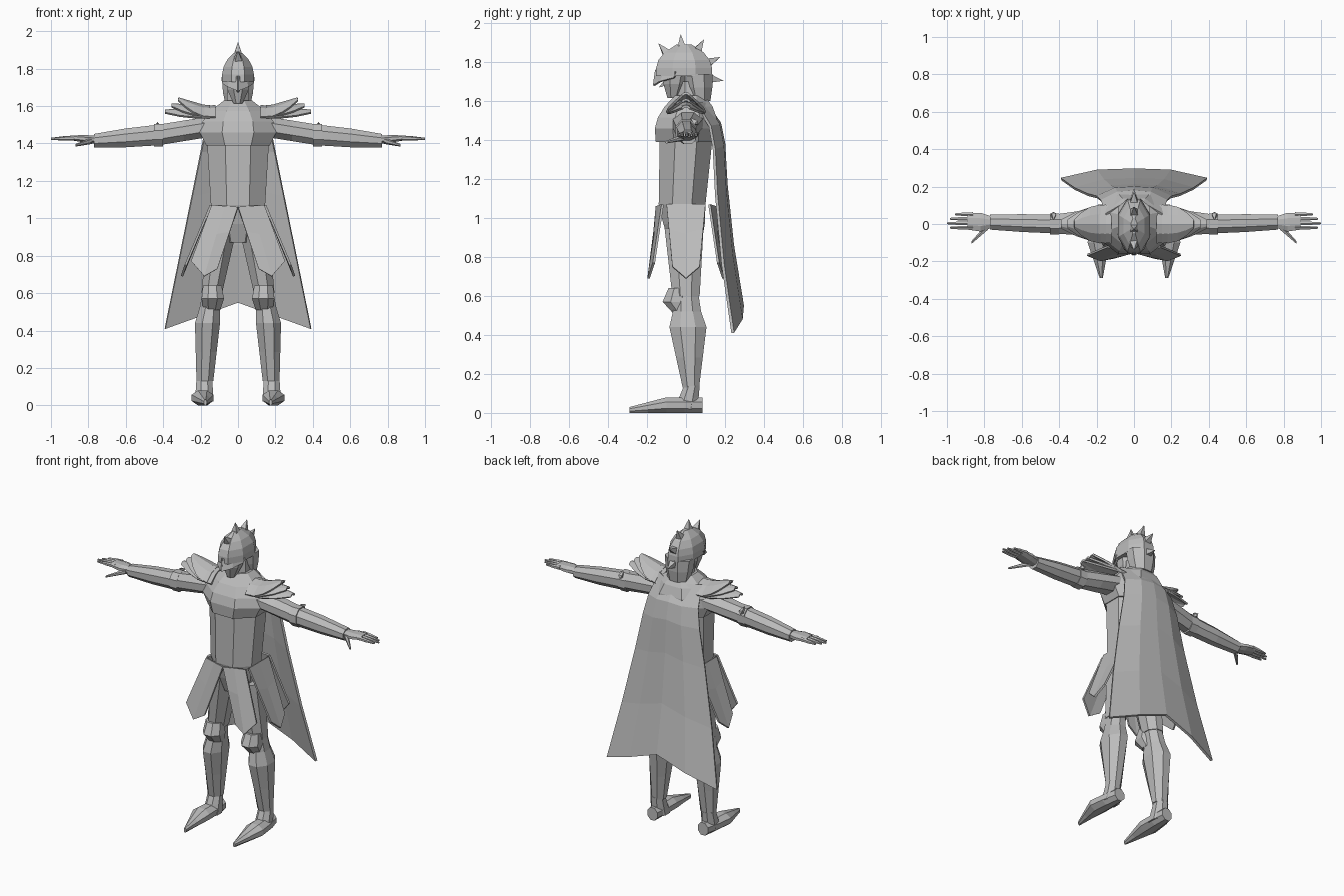
import bpy, bmesh, math
from mathutils import Vector

default = bpy.data.objects.get("Cube")
if default:
    bpy.data.objects.remove(default, do_unlink=True)

colour = (.5, .5, .5, 1)
grey = bpy.data.materials.new("plain grey")
grey.use_nodes = True
grey.diffuse_color = colour
grey.node_tree.nodes["Principled BSDF"].inputs["Base Color"].default_value = colour


def build(name, points, faces, pair=False, thickness=0):
    """Make one flat-shaded object, or a mirrored left and right pair."""
    sides = {"left_": 1, "right_": -1} if pair else {"": 1}
    for label, side in sides.items():
        mesh = bpy.data.meshes.new(label + name)
        mesh.from_pydata([(side * x, y, z) for x, y, z in points], [], faces)
        mesh.materials.append(grey)
        bm = bmesh.new()
        bm.from_mesh(mesh)
        bmesh.ops.recalc_face_normals(bm, faces=bm.faces)
        bm.to_mesh(mesh)
        bm.free()
        part = bpy.data.objects.new(label + name, mesh)
        bpy.context.collection.objects.link(part)
        if thickness:
            solid = part.modifiers.new("thickness", "SOLIDIFY")
            solid.thickness, solid.offset = thickness, 0


def quads(rows, columns, closed=False):
    """Faces joining consecutive rows of points."""
    spans = columns if closed else columns - 1
    return [(r * columns + i, r * columns + (i + 1) % columns,
             (r + 1) * columns + (i + 1) % columns, (r + 1) * columns + i)
            for r in range(rows - 1) for i in range(spans)]


def limb(name, start, end, start_size, end_size, curve=1, steps=2, sides=8, pair=False):
    """Faceted tube between two points; curve delays or hastens the taper."""
    start, end = Vector(start), Vector(end)
    start_size, end_size = Vector(start_size), Vector(end_size)
    span = end - start
    along = max(range(3), key=lambda k: abs(span[k]))
    across, upward = [k for k in range(3) if k != along]
    points = []
    for step in range(steps + 1):
        t = step / steps
        size = start_size.lerp(end_size, t ** curve) / math.cos(math.pi / sides)
        for i in range(sides):
            angle = math.tau * (i + .5) / sides
            point = start.lerp(end, t)
            point[across] += size.x * math.cos(angle)
            point[upward] += size.y * math.sin(angle)
            points.append(point)
    caps = [tuple(range(sides)), tuple(range(steps * sides, len(points)))]
    build(name, points, quads(steps + 1, sides, closed=True) + caps, pair)


def sheet(name, rows, pair=False, thickness=.012):
    """Thin panel through rows of points."""
    points = [point for row in rows for point in row]
    build(name, points, quads(len(rows), len(rows[0])), pair, thickness)


def panel(name, top, bottom, sag):
    """Mirrored pair of panels between two edges, pushed out along the middle."""
    top, bottom, sag = [Vector(p) for p in top], [Vector(p) for p in bottom], Vector(sag)
    rows = []
    for t in (0, .4, 1):
        inner, outer = (a.lerp(b, t) for a, b in zip(top, bottom))
        rows.append([inner, (inner + outer) / 2 + sag * t, outer])
    sheet(name, rows, pair=True)


def spike(name, base, tip, radius, pair=False):
    """Four-sided stud with a short root and a long point."""
    base, tip = Vector(base), Vector(tip)
    forward = (tip - base).normalized()
    u = forward.orthogonal().normalized()
    v = forward.cross(u)
    points = [base + radius * way for way in (u, v, -u, -v)] + [tip, base - radius * forward]
    faces = [(i, (i + 1) % 4, apex) for i in range(4) for apex in (4, 5)]
    build(name, points, faces, pair)


# Torso and chest armour
limb("pelvis", (0, 0, .87), (0, -.02, 1.07), (.09, .08), (.145, .12), curve=.6)
limb("waist", (0, -.02, 1.07), (0, 0, 1.4), (.145, .12), (.165, .135))
limb("lower_chest", (0, 0, 1.39), (0, 0, 1.46), (.17, .155), (.205, .16), steps=1)
limb("upper_chest", (0, 0, 1.46), (0, .02, 1.63), (.205, .16), (.075, .075), curve=2, steps=3)
limb("neck", (0, .02, 1.56), (0, .02, 1.7), (.065, .07), (.055, .06), steps=1)

# Head, helmet and crest
limb("face", (0, -.065, 1.615), (0, -.05, 1.76), (.025, .03), (.07, .07), curve=.5)
spike("nose", (0, -.11, 1.69), (0, -.14, 1.67), .015)
limb("helmet_dome", (0, -.01, 1.73), (0, -.01, 1.89), (.086, .145), (.015, .04), curve=3, steps=4)
limb("neck_guard", (0, .075, 1.6), (0, .06, 1.74), (.065, .05), (.086, .075), curve=.5)
panel("visor", top=[(0, -.155, 1.76), (.085, -.05, 1.75)],
      bottom=[(0, -.165, 1.68), (.08, -.06, 1.72)], sag=(.01, -.02, 0))
for i in range(5):
    angle = math.radians(130 - 35 * i)
    outward = Vector((0, math.cos(angle), math.sin(angle)))
    crown = Vector((0, -.01, 1.74))
    spike(f"crest_spike_{i}", crown + outward * .145, crown + outward * .205, .027)

# Layered shoulder wings, each arched across its width
for i, layer in enumerate(("lower", "middle", "upper")):
    root, tip = Vector((.12 + .03 * i, 0, 1.6)), Vector((.39 - .035 * i, 0, 1.575 + .033 * i))
    rows = []
    for t in (0, .4, .7, 1):
        middle, width = root.lerp(tip, t), .1 - .08 * t ** 2
        rows.append([middle + Vector((0, u * width, -.6 * width * u * u))
                     for u in (-1, -.5, 0, .5, 1)])
    sheet(layer + "_shoulder_wing", rows, pair=True)

# Arms and elbow studs
limb("upper_arm", (.15, .01, 1.49), (.43, 0, 1.445), (.08, .055), (.05, .055), pair=True)
limb("elbow_band", (.4, 0, 1.445), (.45, 0, 1.445), (.055, .06), (.055, .06), steps=1, pair=True)
limb("forearm", (.43, 0, 1.445), (.77, .01, 1.415), (.05, .055), (.04, .036), curve=2, pair=True)
spike("elbow_stud", (.43, .05, 1.49), (.43, .02, 1.515), .018, pair=True)

# Hands
limb("wrist", (.76, .01, 1.42), (.82, .01, 1.425), (.03, .022), (.05, .02), steps=1, pair=True)
limb("palm", (.82, .01, 1.425), (.89, .015, 1.43), (.05, .02), (.045, .013), steps=1, pair=True)
for i, finger in enumerate(("little", "ring", "middle", "index")):
    y = .052 - .024 * i
    reach = 1 - .015 * abs(i - 2) ** 1.5
    limb(finger + "_finger", (.86, y, 1.43), (reach, y, 1.425), (.011, .012), (.005, .005),
         curve=2, sides=6, pair=True)
limb("thumb", (.78, -.01, 1.415), (.87, -.1, 1.39), (.02, .015), (.007, .006), sides=6, pair=True)

# Skirt panels, with the back repeating the front
for name, face in (("front", -1), ("back", 1)):
    panel(name + "_skirt_panel", top=[(0, .15 * face, 1.06), (.14, .12 * face, 1.07)],
          bottom=[(.11, .18 * face, .73), (.25, .165 * face, .77)], sag=(0, .02 * face, -.06))
panel("side_skirt_panel", top=[(.145, -.1, 1.07), (.145, .1, 1.07)],
      bottom=[(.28, -.07, .75), (.28, .07, .75)], sag=(.02, 0, -.06))

# Legs and knee guards
limb("thigh", (.085, -.01, .95), (.14, 0, .6), (.08, .1), (.055, .07), pair=True)
limb("knee", (.14, 0, .6), (.163, .01, .44), (.05, .065), (.067, .095), curve=2, pair=True)
limb("calf", (.163, .01, .44), (.177, .025, .13), (.067, .095), (.045, .042), pair=True)
limb("upper_knee_guard", (.137, -.04, .64), (.135, -.05, .57), (.05, .05), (.06, .07),
     steps=1, pair=True)
limb("lower_knee_guard", (.135, -.05, .57), (.14, -.02, .51), (.06, .07), (.045, .045),
     steps=1, pair=True)

# Pointed boots
limb("ankle", (.18, .03, .14), (.18, 0, .02), (.042, .04), (.05, .06), pair=True)
limb("boot_heel", (.18, .085, .04), (.19, -.1, .04), (.035, .04), (.058, .04), curve=.5, pair=True)
limb("boot_toe", (.19, -.1, .04), (.175, -.29, .015), (.058, .04), (.008, .015), pair=True)

# Flared cape whose edges wrap forward and hang lower
rows = []
for t in (0, .1, .2, .4, .7, 1):
    width = .15 + .24 * t
    back = .1 + .09 * min(1, 8 * t) + .1 * t * t
    rows.append([(width * u, back - .05 * abs(u) ** 3, 1.59 - 1.04 * t - .14 * t * abs(u))
                 for u in (-1, -.5, 0, .5, 1)])
sheet("cape", rows, thickness=.015)
